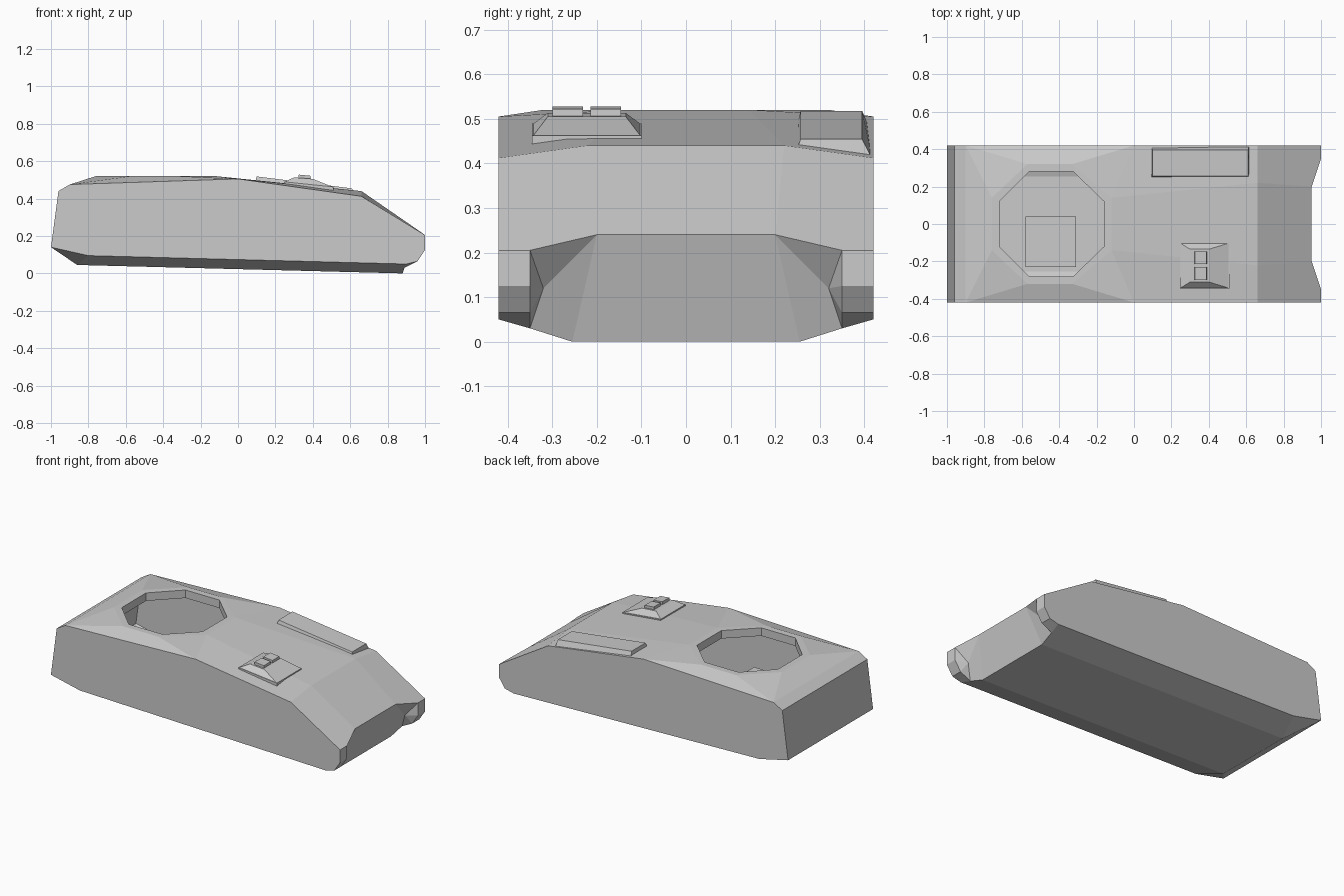
import bpy, bmesh

if "Cube" in bpy.data.objects:
    bpy.data.objects.remove(bpy.data.objects["Cube"])


def finish(name, bm):
    bmesh.ops.recalc_face_normals(bm, faces=bm.faces)
    me = bpy.data.meshes.new(name)
    bm.to_mesh(me)
    bm.free()
    ob = bpy.data.objects.new(name, me)
    bpy.context.collection.objects.link(ob)
    return ob


def frustum(name, low, high, zlow, zhigh):
    """Block from two (x0, x1, y0, y1) rectangles; z given as functions of x, y."""
    bm = bmesh.new()
    rings = []
    for (x0, x1, y0, y1), z in ((low, zlow), (high, zhigh)):
        rings.append([bm.verts.new((x, y, z(x, y)))
                      for x, y in ((x0, y0), (x1, y0), (x1, y1), (x0, y1))])
    a, b = rings
    bm.faces.new(a)
    bm.faces.new(b)
    for i in range(4):
        j = (i + 1) % 4
        bm.faces.new((a[i], a[j], b[j], b[i]))
    return finish(name, bm)


def roof(x):
    return 0.508 - 0.103 * x


# Hull key points for one half; every point gets a mirrored twin
side = [(-1, .14), (-.96, .44), (-.9, .475), (0, .505), (.66, .412),
        (1, .205), (1, .125), (.96, .065), (.9, .05), (-.8, .095)]
P = {f"s{i}": (x, .42, z) for i, (x, z) in enumerate(side)}
P.update({f"h{i}": (side[i][0], .35, side[i][1]) for i in (5, 6, 7)})
P.update(h8=(.89, .35, .03), f=(.93, .32, .12), d=(.95, .2, .24),
         a=(.88, .255, 0), g=(.66, .22, .44), r=(-.86, .255, .045))
outer = [(-.76, .14), (-.57, .32), (-.33, .32), (-.12, .14)]
inner = [(-.72, .12), (-.56, .28), (-.325, .28), (-.16, .12)]
for i in range(4):
    P[f"o{i}"] = (*outer[i], .52)
    P[f"i{i}"] = (*inner[i], .52)
    P[f"l{i}"] = (*inner[i], .47)

bm = bmesh.new()
V = {s: {k: bm.verts.new((x, s * y, z)) for k, (x, y, z) in P.items()}
     for s in (1, -1)}

# Panels crossing the centreline: rear, turret ring ends, roof, nose, floor
for pair in ("s0 s1", "s1 s2", "s2 o0", "o0 i0", "i0 l0", "o3 i3", "i3 l3",
             "o3 g", "g d", "d a", "a r", "r s0"):
    p, q = pair.split()
    bm.faces.new((V[1][p], V[1][q], V[-1][q], V[-1][p]))

# Panels on each side: flank, roof facets, nose horn, lower chamfer, turret ring
panels = ["s0 s1 s2 s3 s4 s5 s6 s7 s8 s9", "s2 o1 o0", "s2 s3 o2 o1", "s3 o3 o2",
          "s3 s4 g o3", "g s4 s5 h5 d", "s5 s6 h6 h5", "s6 s7 h7 h6",
          "s7 s8 h8 h7", "h5 h6 f", "h6 h7 f", "h7 h8 f", "d h5 f", "d f h8 a",
          "a h8 s8 s9 r", "r s9 s0"]
for i in range(3):
    panels += [f"o{i} o{i+1} i{i+1} i{i}", f"i{i} i{i+1} l{i+1} l{i}"]
for s in (1, -1):
    for p in panels:
        bm.faces.new([V[s][k] for k in p.split()])
finish("hull", bm)

# Box visible through the open turret ring
frustum("inner_box", (-.58, -.31, -.23, .04), (-.58, -.31, -.23, .04),
        lambda x, y: .06, lambda x, y: .29)

# Raised engine cover with a sloping outer edge
frustum("engine_cover", (.092, .615, .25, .418), (.1, .61, .257, .395),
        lambda x, y: roof(x) - (.035 if y > .3 else .01),
        lambda x, y: .518 - .125 * (x - .1))

# Driver hatch: low pedestal, sloped housing and two periscopes
frustum("hatch_base", (.245, .51, -.345, -.1), (.245, .51, -.345, -.1),
        lambda x, y: roof(x) - .03, lambda x, y: roof(x) + .007)
frustum("hatch_housing", (.247, .508, -.343, -.102), (.3, .4, -.31, -.135),
        lambda x, y: roof(x) + .006, lambda x, y: .513 - .08 * (x - .3))
for i, y in enumerate((-.265, -.18)):
    frustum(f"periscope_{i}", (.32, .39, y - .034, y + .034),
            (.325, .388, y - .034, y + .034),
            lambda x, y: .49, lambda x, y: .528 - .1 * (x - .325))
